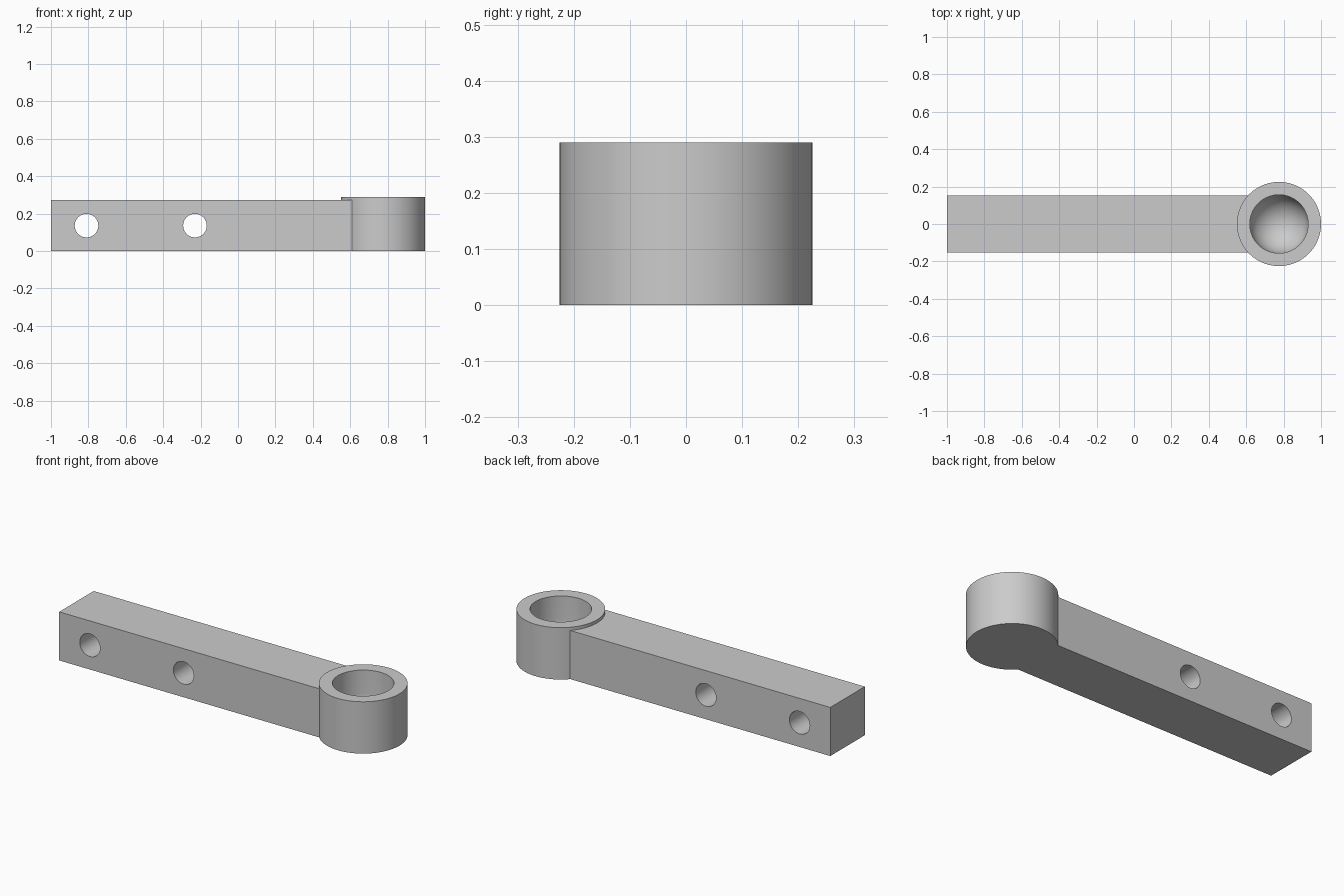
import bpy, bmesh, math
from mathutils import Matrix, Vector

if "Cube" in bpy.data.objects:
    bpy.data.objects.remove(bpy.data.objects["Cube"], do_unlink=True)

# Single grey finish
grey = bpy.data.materials.new("light_grey")
grey.use_nodes = True
colour = (0.6, 0.6, 0.6, 1)
grey.diffuse_color = colour
grey.node_tree.nodes["Principled BSDF"].inputs["Base Color"].default_value = colour

CUP_X, CUP_R, CUP_H = 0.775, 0.225, 0.29
BORE_R, BORE_Z = 0.156, 0.16
BAR_W, BAR_H = 0.305, 0.272
HOLE_R = 0.063


def make_object(name, bm):
    bmesh.ops.recalc_face_normals(bm, faces=bm.faces)
    mesh = bpy.data.meshes.new(name)
    bm.to_mesh(mesh)
    bm.free()
    mesh.materials.append(grey)
    obj = bpy.data.objects.new(name, mesh)
    bpy.context.collection.objects.link(obj)
    return obj


def cylinder(name, radius, depth, matrix):
    bm = bmesh.new()
    bmesh.ops.create_cone(bm, cap_ends=True, segments=72, radius1=radius,
                          radius2=radius, depth=depth, matrix=matrix)
    return make_object(name, bm)


def boolean(target, tool, operation):
    mod = target.modifiers.new(operation.lower(), "BOOLEAN")
    mod.operation = operation
    mod.solver = "EXACT"
    mod.object = tool
    bpy.context.view_layer.objects.active = target
    bpy.ops.object.modifier_apply(modifier=mod.name)
    bpy.data.objects.remove(tool, do_unlink=True)


# Bar, running into the cup
bm = bmesh.new()
bmesh.ops.create_cube(bm, size=1)
bmesh.ops.scale(bm, verts=bm.verts, vec=(1 + CUP_X, BAR_W, BAR_H))
bmesh.ops.translate(bm, verts=bm.verts, vec=((CUP_X - 1) / 2, 0, BAR_H / 2))
arm = make_object("socket_arm", bm)

# Round cup at the end
cup = cylinder("cup", CUP_R, CUP_H, Matrix.Translation((CUP_X, 0, CUP_H / 2)))
boolean(arm, cup, "UNION")

# Round-bottomed bore: straight wall above a hemisphere, spun from a profile
bm = bmesh.new()
steps = 16
points = [Vector((0, 0, CUP_H + 0.1)), Vector((BORE_R, 0, CUP_H + 0.1))]
for i in range(steps + 1):
    a = i / steps * math.pi / 2
    points.append(Vector((BORE_R * math.cos(a), 0, BORE_Z - (BORE_Z - 0.006) * math.sin(a))))
points[-1].x = 0
verts = [bm.verts.new(p) for p in points]
edges = [bm.edges.new(pair) for pair in zip(verts, verts[1:])]
bmesh.ops.spin(bm, geom=verts + edges, cent=(0, 0, 0), axis=(0, 0, 1),
               angle=math.tau, steps=64)
bmesh.ops.remove_doubles(bm, verts=bm.verts, dist=0.0005)
bmesh.ops.translate(bm, verts=bm.verts, vec=(CUP_X, 0, 0))
boolean(arm, make_object("bore_cutter", bm), "DIFFERENCE")

# Two cross holes through the bar
for x in (-0.81, -0.23):
    place = Matrix.Translation((x, 0, BAR_H / 2)) @ Matrix.Rotation(math.pi / 2, 4, "X")
    boolean(arm, cylinder("hole_cutter", HOLE_R, 1, place), "DIFFERENCE")

# Smooth curved walls, crisp edges
bpy.ops.object.select_all(action="DESELECT")
arm.select_set(True)
bpy.context.view_layer.objects.active = arm
bpy.ops.object.shade_smooth_by_angle(angle=math.radians(30))
